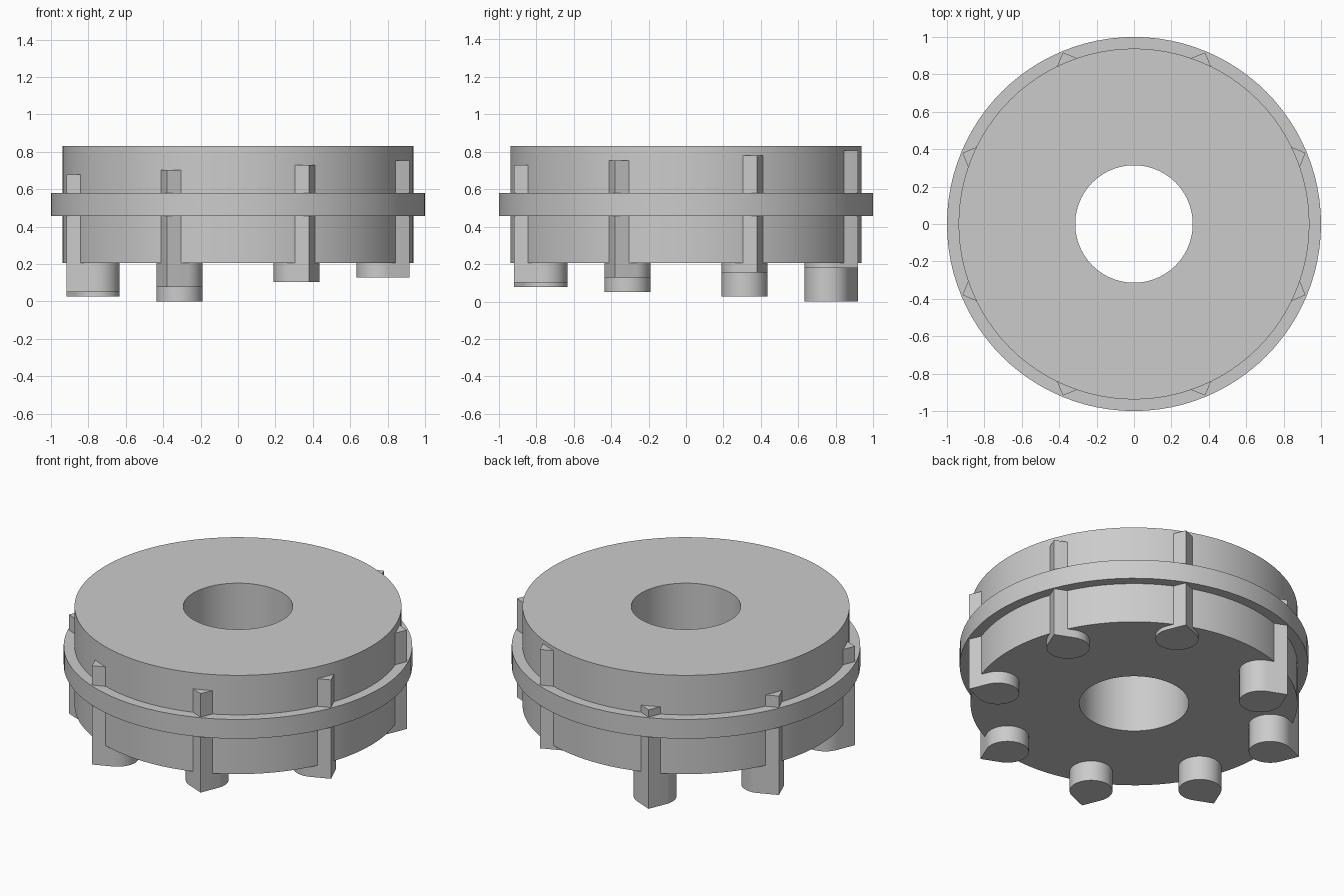
import bpy
import bmesh
from math import radians, sin, cos, sqrt
from mathutils import Matrix, Vector

cube = bpy.data.objects.get("Cube")
if cube:
    bpy.data.objects.remove(cube, do_unlink=True)

grey = bpy.data.materials.new("plain grey")
grey.use_nodes = True
COLOUR = (0.6, 0.6, 0.6, 1)
grey.diffuse_color = COLOUR
grey.node_tree.nodes["Principled BSDF"].inputs["Base Color"].default_value = COLOUR


def finish(bm, name):
    """Turn a bmesh into a smooth shaded grey object with sharp edges."""
    bmesh.ops.recalc_face_normals(bm, faces=bm.faces)
    mesh = bpy.data.meshes.new(name)
    bm.to_mesh(mesh)
    bm.free()
    mesh.materials.append(grey)
    obj = bpy.data.objects.new(name, mesh)
    bpy.context.collection.objects.link(obj)
    bpy.ops.object.select_all(action="DESELECT")
    obj.select_set(True)
    bpy.context.view_layer.objects.active = obj
    bpy.ops.object.shade_smooth_by_angle(angle=radians(30))
    return obj


# Drum with central bore and raised flange, turned from one closed profile
BORE, DRUM, FLANGE = 0.314, 0.938, 1.0
BOTTOM, TOP = 0.205, 0.83
profile = [(BORE, BOTTOM), (DRUM, BOTTOM), (DRUM, 0.458), (FLANGE, 0.458),
           (FLANGE, 0.58), (DRUM, 0.58), (DRUM, TOP), (BORE, TOP)]
bm = bmesh.new()
verts = [bm.verts.new((r, 0, z)) for r, z in profile]
edges = [bm.edges.new((verts[i - 1], verts[i])) for i in range(len(verts))]
bmesh.ops.spin(bm, geom=verts + edges, cent=(0, 0, 0), axis=(0, 0, 1),
               angle=radians(360), steps=96, use_merge=True)
bmesh.ops.remove_doubles(bm, verts=bm.verts, dist=0.0001)
finish(bm, "flanged_drum")

# Teardrop pins: round inside, square corner outward, stepped in height
PIN_RADIUS, PIN_CENTRE, PIN_LENGTH, PIN_STEP = 0.123, 0.819, 0.626, 0.0257


def add_pin(name, angle, base):
    bm = bmesh.new()
    turn = Matrix.Rotation(angle, 4, "Z")
    arc = [radians(45 + 270 * i / 36) for i in range(37)]
    outline = [(PIN_RADIUS * cos(a), PIN_RADIUS * sin(a)) for a in arc]
    outline.append((PIN_RADIUS * sqrt(2), 0))
    face = bm.faces.new([bm.verts.new(turn @ Vector((PIN_CENTRE + x, y, base)))
                         for x, y in outline])
    result = bmesh.ops.extrude_face_region(bm, geom=[face], use_keep_orig=True)
    raised = [v for v in result["geom"] if isinstance(v, bmesh.types.BMVert)]
    bmesh.ops.translate(bm, verts=raised, vec=(0, 0, PIN_LENGTH))
    finish(bm, name)


# The lowest pin is at the back right; each next one is a step higher
for i in range(8):
    add_pin(f"pin_{i + 1}", radians(112.5 + 45 * i), PIN_STEP * i)
